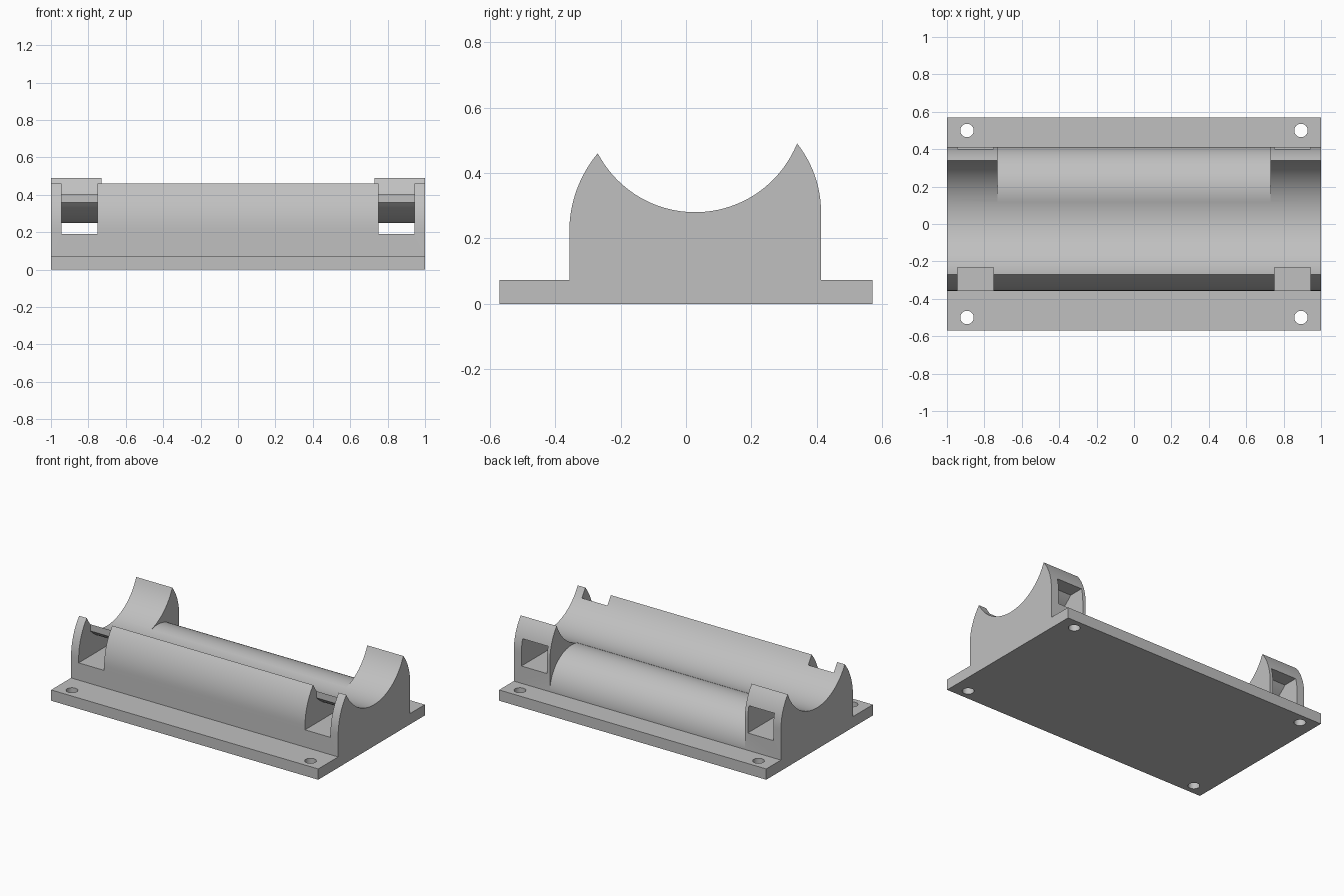
import bpy, bmesh, math

cube = bpy.data.objects.get("Cube")
if cube:
    bpy.data.objects.remove(cube)

grey = bpy.data.materials.new("plain grey")
grey.use_nodes = True
colour = (0.53, 0.53, 0.53, 1)
grey.diffuse_color = colour
grey.node_tree.nodes["Principled BSDF"].inputs["Base Color"].default_value = colour

TROUGH = (0.028, 0.616)      # trough axis as (y, z)
PLATE_TOP = 0.073


def arc(centre, radius, start, end, steps):
    """Points (y, z) along a circular arc, angles in degrees."""
    angles = [math.radians(start + (end - start) * i / steps) for i in range(steps + 1)]
    return [(centre[0] + radius * math.cos(a), centre[1] + radius * math.sin(a)) for a in angles]


def prism(name, profile, x0, x1):
    """Extrude a (y, z) profile from x0 to x1."""
    bm = bmesh.new()
    face = bm.faces.new([bm.verts.new((x0, y, z)) for y, z in profile])
    grown = bmesh.ops.extrude_face_region(bm, geom=[face])["geom"]
    verts = [v for v in grown if isinstance(v, bmesh.types.BMVert)]
    bmesh.ops.translate(bm, verts=verts, vec=(x1 - x0, 0, 0))
    bmesh.ops.recalc_face_normals(bm, faces=bm.faces)
    mesh = bpy.data.meshes.new(name)
    bm.to_mesh(mesh)
    bm.free()
    mesh.materials.append(grey)
    obj = bpy.data.objects.new(name, mesh)
    bpy.context.collection.objects.link(obj)
    return obj


def activate(obj):
    bpy.ops.object.select_all(action="DESELECT")
    obj.select_set(True)
    bpy.context.view_layer.objects.active = obj


def cut(target, cutter):
    """Subtract the cutter from the target and discard it."""
    cutter.hide_render = True
    mod = target.modifiers.new("cut", "BOOLEAN")
    mod.operation = "DIFFERENCE"
    mod.solver = "EXACT"
    mod.object = cutter
    activate(target)
    bpy.ops.object.modifier_apply(modifier=mod.name)
    bpy.data.objects.remove(cutter)


# Base plate with four screw holes
base = prism("base_plate", [(-0.57, 0), (0.57, 0), (0.57, PLATE_TOP), (-0.57, PLATE_TOP)], -1, 1)
for sx in (-1, 1):
    for sy in (-1, 1):
        bpy.ops.mesh.primitive_cylinder_add(vertices=32, radius=0.036, depth=0.4,
                                            location=(sx * 0.893, sy * 0.5, 0))
        cut(base, bpy.context.object)

# Cradle body: rounded outer walls with a round trough on top
body = [(-0.357, PLATE_TOP), (0.413, PLATE_TOP)]
body += arc((0.075, 0.28), 0.338, 0, 38.4, 12)
body += arc(TROUGH, 0.336, -22, -152.4, 40)[1:-1]
body += arc((0.018, 0.22), 0.375, 140.2, 180, 12)
cradle = prism("cradle", body, -1, 1)

# Lower rounded back between the two end supports
bump = arc((0.183, 0.07), 0.2305, 105.9, 3, 28)
bump += [(0.6, bump[-1][1]), (0.6, 0.7), (bump[0][0], 0.7)]
cut(cradle, prism("back_cutter", bump, -0.73, 0.73))

# Strap slots: open at the front, passing under the trough and out at the back
slot = [(-0.5, 0.19), (0.5, 0.19), (0.5, 0.37)]
slot += arc(TROUGH, 0.366, -42.2, -135.3, 28)
slot += [(slot[-1][0], 0.7), (-0.5, 0.7)]
for side in (-1, 1):
    cut(cradle, prism("slot_cutter", slot, side * 0.752, side * 0.943))

for obj in (base, cradle):
    activate(obj)
    bpy.ops.object.shade_smooth_by_angle(angle=math.radians(30))
